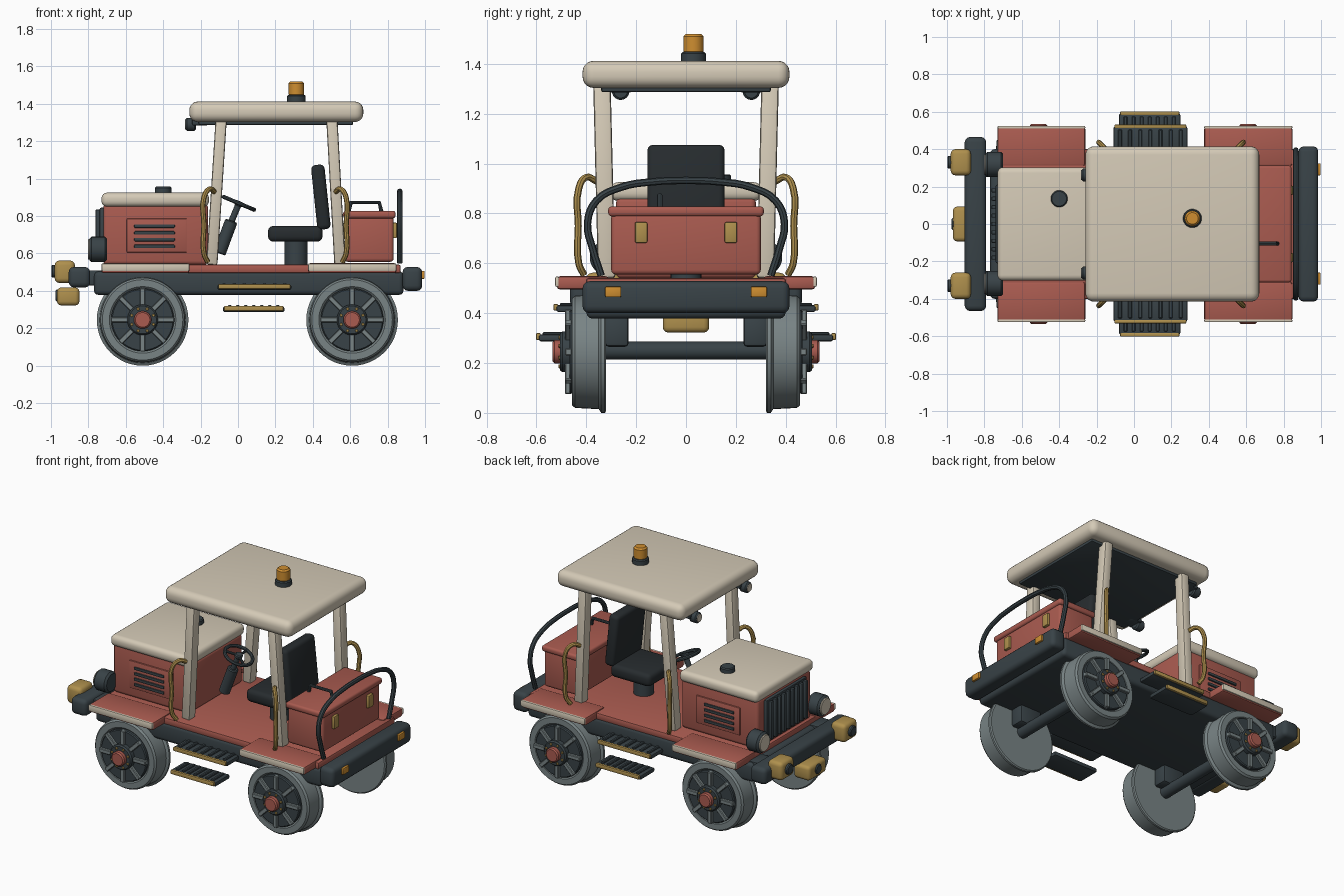
import bpy, bmesh, math
from mathutils import Vector, Matrix

if "Cube" in bpy.data.objects:
    bpy.data.objects.remove(bpy.data.objects["Cube"])


def mat(name, r, g, b):
    m = bpy.data.materials.new(name)
    m.diffuse_color = (r, g, b, 1)
    m.use_nodes = True
    m.node_tree.nodes["Principled BSDF"].inputs["Base Color"].default_value = m.diffuse_color
    return m


RED = mat("red paint", 0.40, 0.105, 0.08)
CREAM = mat("cream paint", 0.66, 0.59, 0.47)
DARK = mat("dark metal", 0.04, 0.055, 0.063)
BLACK = mat("black vinyl", 0.02, 0.025, 0.028)
GOLD = mat("brass", 0.43, 0.28, 0.075)
AMBER = mat("amber", 0.62, 0.27, 0.03)
STEEL = mat("steel", 0.19, 0.23, 0.235)


def finish(name, bm, m):
    bmesh.ops.recalc_face_normals(bm, faces=bm.faces)
    me = bpy.data.meshes.new(name)
    bm.to_mesh(me)
    bm.free()
    me.materials.append(m)
    o = bpy.data.objects.new(name, me)
    bpy.context.collection.objects.link(o)
    return o


def box(name, m, x, y, z, bev=0.008, seg=2, rot=None):
    """Bevelled box from (min, max) ranges, optionally turned about its centre."""
    size = [b - a for a, b in (x, y, z)]
    mid = Vector([(a + b) / 2 for a, b in (x, y, z)])
    bm = bmesh.new()
    bmesh.ops.create_cube(bm, size=1)
    bmesh.ops.scale(bm, vec=size, verts=bm.verts)
    if bev:
        bmesh.ops.bevel(bm, geom=bm.edges[:], offset=min(bev, min(size) * 0.48),
                        segments=seg, profile=0.5, affect='EDGES')
    bm.transform(Matrix.Translation(mid) @ (rot or Matrix()))
    return finish(name, bm, m)


def lathe(name, m, profile, origin, axis, n=32):
    """Revolve (radius, height) points about an axis through origin."""
    bm = bmesh.new()
    vs = [bm.verts.new((r, 0, h)) for r, h in profile]
    es = [bm.edges.new(p) for p in zip(vs, vs[1:])]
    bmesh.ops.spin(bm, geom=vs + es, cent=(0, 0, 0), axis=(0, 0, 1),
                   angle=2 * math.pi, steps=n)
    bmesh.ops.remove_doubles(bm, verts=bm.verts, dist=1e-5)
    q = Vector(axis).to_track_quat('Z', 'Y').to_matrix().to_4x4()
    bm.transform(Matrix.Translation(origin) @ q)
    return finish(name, bm, m)


def rod(name, m, a, b, r, c=0.006, n=24):
    d = Vector(b) - Vector(a)
    h = d.length
    return lathe(name, m, [(0, 0), (r - c, 0), (r, c), (r, h - c), (r - c, h), (0, h)], a, d, n)


def tube(name, m, pts, r, cyclic=False, smooth=True):
    cu = bpy.data.curves.new(name, 'CURVE')
    cu.dimensions = '3D'
    cu.bevel_depth, cu.bevel_resolution, cu.use_fill_caps = r, 2, True
    cu.resolution_u = 4
    sp = cu.splines.new('BEZIER')
    sp.bezier_points.add(len(pts) - 1)
    for p, co in zip(sp.bezier_points, pts):
        p.co = co
        p.handle_left_type = p.handle_right_type = 'AUTO' if smooth else 'VECTOR'
    sp.use_cyclic_u = cyclic
    tmp = bpy.data.objects.new(name, cu)
    bm = bmesh.new()
    bpy.context.collection.objects.link(tmp)
    bm.from_mesh(tmp.to_mesh())
    bpy.data.objects.remove(tmp)
    return finish(name, bm, m)


# chassis, deck and bumpers
box("chassis", DARK, (-0.77, 0.885), (-0.40, 0.40), (0.378, 0.505), 0.025, 3)
box("deck", RED, (-0.73, 0.87), (-0.40, 0.40), (0.495, 0.54), 0.01)
box("front_bumper", DARK, (-0.905, -0.79), (-0.465, 0.465), (0.418, 0.528), 0.028, 3)
box("rear_bumper", DARK, (0.88, 0.985), (-0.415, 0.415), (0.40, 0.528), 0.028, 3)
for s in (1, -1):
    box("bumper_bracket", DARK, (-0.82, -0.70), sorted((s * .25, s * .38)), (0.43, 0.51))

# wheels, spokes, hubs and axles
for x in (-0.51, 0.61):
    rod("axle", DARK, (x, -0.34, 0.25), (x, 0.34, 0.25), 0.036)
    for s in (1, -1):
        c, ax = (x, 0, 0.245), (0, s, 0)
        lathe("wheel", STEEL, [(0, .32), (.238, .32), (.245, .326), (.245, .34), (.23, .35),
                               (.225, .445), (.215, .457), (.178, .457), (.168, .447),
                               (.168, .43), (0, .43)], c, ax, 48)
        lathe("wheel_disc", DARK, [(.0, .43), (.168, .43), (.168, .462), (.162, .468), (0, .468)], c, ax, 40)
        lathe("hub", DARK, [(0, .46), (.082, .46), (.082, .496), (.074, .505), (0, .505)], c, ax)
        lathe("hub_cap", RED, [(0, .50), (.047, .50), (.047, .527), (.039, .535), (0, .535)], c, ax, 24)
        for i in range(8):
            a = i * math.pi / 4
            d = Vector((math.cos(a), 0, math.sin(a)))
            p = Vector((x, s * 0.472, 0.245)) + d * 0.122
            box("spoke", STEEL, (p.x - .048, p.x + .048), (p.y - .014, p.y + .014),
                (p.z - .014, p.z + .014), .004, 1, Matrix.Rotation(-a, 4, 'Y'))
            b = Vector((x, s * .50, .245)) + Matrix.Rotation(math.pi / 8, 3, 'Y') @ d * .063
            rod("hub_bolt", GOLD, b, b + Vector((0, s * .012, 0)), .008, .002, 8)
        box("axle_box", DARK, (x - .08, x + .08), sorted((s * .23, s * .325)), (.265, .39), .015)

# fenders with cream edging
for s in (1, -1):
    for x0, x1 in ((-0.73, -0.26), (0.375, 0.847)):
        box("fender", RED, (x0, x1), sorted((s * .31, s * .518)), (.495, .548), .012)
        box("fender_edge", CREAM, (x0, x1), sorted((s * .508, s * .525)), (.505, .547), .007)

# engine hood
box("hood_body", RED, (-0.72, -0.16), (-0.28, 0.28), (0.54, 0.865), 0.02, 3)
box("hood_lid", CREAM, (-0.73, -0.155), (-0.303, 0.303), (0.85, 0.925), 0.03, 4)
rod("filler_cap", DARK, (-0.40, 0.135, 0.92), (-0.40, 0.135, 0.957), 0.045)
box("grille_panel", DARK, (-0.74, -0.71), (-0.21, 0.21), (0.57, 0.845))
for i in range(9):
    y = -0.18 + i * 0.045
    box("grille_bar", DARK, (-0.762, -0.735), (y - .011, y + .011), (0.585, 0.835), .005)
for s in (1, -1):
    box("louver_panel", RED, (-0.595, -0.275), sorted((s * .27, s * .289)), (0.605, 0.787), .005)
    for i in range(4):
        z = 0.638 + i * 0.036
        box("louver", DARK, (-0.555, -0.338), sorted((s * .28, s * .298)), (z - .009, z + .009), .004)
    # headlamps and front marker lamps
    rod("headlamp", DARK, (-0.70, s * .318, 0.622), (-0.795, s * .318, 0.622), 0.068, .012)
    rod("headlamp_lens", CREAM, (-0.79, s * .318, 0.622), (-0.803, s * .318, 0.622), 0.055, .004)
    box("front_lamp", GOLD, (-0.98, -0.872), (s * .33 - .07, s * .33 + .07), (0.442, 0.562), .025, 3)
    rod("front_lamp_lens", DARK, (-0.97, s * .33, 0.505), (-0.998, s * .33, 0.505), 0.034)
    box("tail_lamp", AMBER, (0.975, 0.998), (s * .292 - .032, s * .292 + .032), (0.464, 0.507), .005)
box("front_coupler", GOLD, (-0.968, -0.848), (-0.093, 0.093), (0.322, 0.418), .022, 3)
rod("coupler_socket", DARK, (-0.95, 0, 0.375), (-0.975, 0, 0.375), 0.032)

# steps with brass edges and treads
for s in (1, -1):
    for x0, x1, y0, y1, z0, z1 in ((-.11, .285, .38, .52, .405, .432),
                                   (-.08, .248, .44, .59, .287, .315)):
        box("step", DARK, (x0, x1), sorted((s * y0, s * y1)), (z0, z1))
        box("step_edge", GOLD, (x0 + .005, x1 - .005), sorted((s * (y1 - .008), s * (y1 + .012))),
            (z0 + .005, z1 + .005), .006)
        for i in range(7):
            x = x0 + .035 + i * (x1 - x0 - .07) / 6
            box("step_tread", DARK, (x - .01, x + .01), sorted((s * (y0 + .015), s * (y1 - .015))),
                (z1 - .005, z1 + .009), .004, 1)

# seat
rod("seat_pedestal", DARK, (0.31, 0, 0.53), (0.31, 0, 0.68), 0.062)
box("seat_cushion", BLACK, (0.16, 0.452), (-0.155, 0.155), (0.663, 0.747), .028, 3)
box("seat_back", BLACK, (0.407, 0.479), (-0.155, 0.155), (0.728, 1.075), .024, 3,
    Matrix.Rotation(math.radians(-6), 4, 'Y'))

# steering column and wheel
n = Vector((0.39, 0, 0.92)).normalized()
hub = Vector((0.005, 0, 0.868))
rod("steering_base", DARK, (-0.10, 0, 0.60), (-0.035, 0, 0.775), 0.034)
rod("steering_column", DARK, (-0.05, 0, 0.735), hub, 0.017)
rod("steering_hub", DARK, hub - n * .015, hub + n * .012, 0.025)
u, v = Vector((0, 1, 0)), n.cross(Vector((0, 1, 0)))
ring = [hub + (u * math.cos(a) + v * math.sin(a)) * .088
        for a in [k * math.pi / 6 for k in range(12)]]
tube("steering_wheel", DARK, ring, 0.011, True)
for k in (0, 4, 8):
    rod("steering_spoke", DARK, hub, ring[k], 0.008, .002, 10)

# rear toolbox
box("toolbox", RED, (0.57, 0.832), (-0.30, 0.30), (0.555, 0.80), .018, 3)
box("toolbox_lid", RED, (0.562, 0.842), (-0.312, 0.312), (0.788, 0.828), .014, 3)
for s in (1, -1):
    box("toolbox_latch", GOLD, (0.825, 0.85), (s * .18 - .025, s * .18 + .025), (0.682, 0.765), .006)
tube("toolbox_handle", DARK, [(0.59, -.105, .82), (0.605, -.105, .872), (0.755, -.105, .872),
                              (0.768, -.105, .82)], 0.011, smooth=False)

# rear guard hoop
half = [(.34, .55), (.375, .66), (.395, .76), (.36, .85), (.26, .905), (.13, .927)]
tube("rear_hoop", DARK, [(.865, -y, z) for y, z in half] + [(.865, 0, .932)] +
     [(.865, y, z) for y, z in reversed(half)], 0.015)

# roof posts and grab handles
for s in (1, -1):
    for name, xb, xt, d in (("front", -.14, -.09, -1), ("rear", .545, .502, 1)):
        a, b = Vector((xb, s * .318, .54)), Vector((xt, s * .337, 1.315))
        c, h = (a + b) / 2, (b - a).length / 2
        tilt = Matrix.Rotation(math.atan2(xt - xb, .775), 4, 'Y') @ Matrix.Rotation(-s * .0245, 4, 'X')
        box(name + "_post", CREAM, (c.x - .03, c.x + .03), (c.y - .035, c.y + .035),
            (c.z - h, c.z + h), .012, 2, tilt)
        xo = xb - .042 if d < 0 else xb + .033
        tube(name + "_grab_handle", GOLD,
             [(xo - d * .055, s * .36, .93), (xo - d * .03, s * .40, .945), (xo, s * .43, .90),
              (xo, s * .432, .75), (xo, s * .43, .60), (xo - d * .02, s * .41, .555)], 0.014)
    # roof lamps
    rod("roof_lamp", DARK, (-.225, s * .262, 1.29), (-.28, s * .262, 1.29), .035, .008)
    rod("roof_lamp_lens", CREAM, (-.277, s * .262, 1.29), (-.284, s * .262, 1.29), .026, .002)
    box("roof_lamp_bracket", DARK, (-.245, -.16), (s * .262 - .045, s * .262 + .045), (1.285, 1.32))

# roof and beacon
box("roof", CREAM, (-.26, .67), (-.415, .415), (1.303, 1.412), .045, 5)
box("roof_lining", DARK, (-.21, .615), (-.34, .34), (1.286, 1.315), .008)
rod("beacon_base", DARK, (.312, .03, 1.405), (.312, .03, 1.447), .05)
rod("beacon", AMBER, (.312, .03, 1.44), (.312, .03, 1.52), .041, .01)

# smooth shading with sharp edges kept
for o in bpy.context.scene.objects:
    o.select_set(True)
    bpy.context.view_layer.objects.active = o
bpy.ops.object.shade_smooth_by_angle(angle=math.radians(35))
